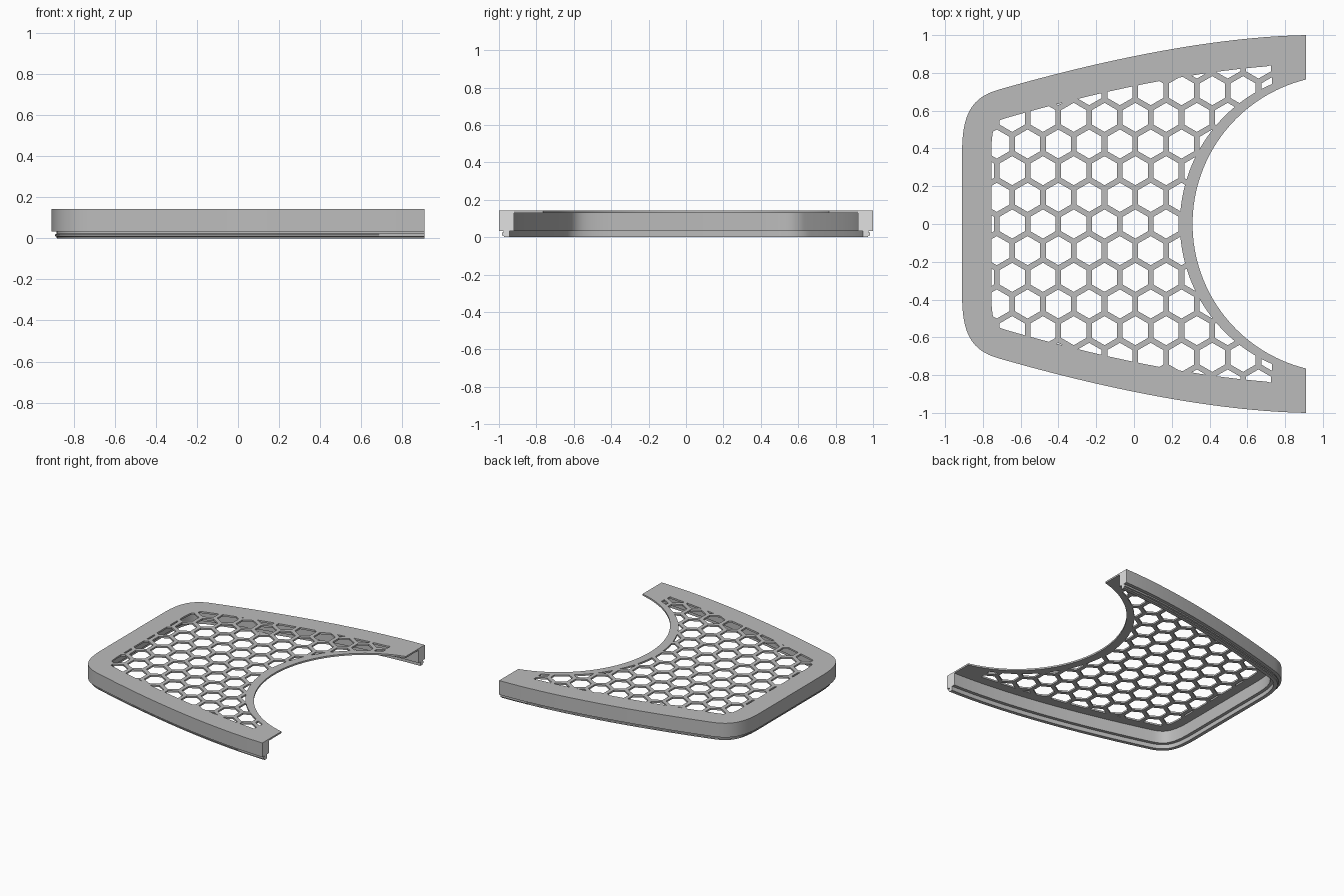
import bpy, bmesh, math
from mathutils import Vector

cube = bpy.data.objects.get("Cube")
if cube:
    bpy.data.objects.remove(cube)


def material(name, value):
    m = bpy.data.materials.new(name)
    m.use_nodes = True
    color = (value, value, value, 1)
    m.diffuse_color = color
    m.node_tree.nodes["Principled BSDF"].inputs["Base Color"].default_value = color
    return m


GREY = material("grey plastic", 0.5)
PALE = material("pale cut end", 0.75)
TOP, PLATE_BOTTOM, WALL_BOTTOM = 0.143, 0.13, 0.033
END_X = 0.91


def finish(name, bm):
    bmesh.ops.recalc_face_normals(bm, faces=bm.faces)
    mesh = bpy.data.meshes.new(name)
    bm.to_mesh(mesh)
    bm.free()
    obj = bpy.data.objects.new(name, mesh)
    bpy.context.collection.objects.link(obj)
    mesh.materials.append(GREY)
    mesh.materials.append(PALE)
    return obj


def smooth(obj):
    bpy.ops.object.select_all(action='DESELECT')
    obj.select_set(True)
    bpy.context.view_layer.objects.active = obj
    bpy.ops.object.shade_smooth_by_angle(angle=math.radians(30))


def add_prism(bm, points, z0, z1):
    low = [bm.verts.new((p[0], p[1], z0)) for p in points]
    high = [bm.verts.new((p[0], p[1], z1)) for p in points]
    n = len(points)
    bm.faces.new(low[::-1])
    bm.faces.new(high)
    for i in range(n):
        j = (i + 1) % n
        bm.faces.new((low[i], low[j], high[j], high[i]))


def prism(name, points, z0, z1):
    bm = bmesh.new()
    add_prism(bm, points, z0, z1)
    return finish(name, bm)


def bezier(a, b, c, d, steps):
    a, b, c, d = map(Vector, (a, b, c, d))
    for i in range(steps):
        t = i / steps
        s = 1 - t
        yield a * s**3 + b * 3 * s * s * t + c * 3 * s * t * t + d * t**3


def sweep(name, path, profile):
    """Carry an (inset, z) profile along a path of (point, inward normal)."""
    bm = bmesh.new()
    rings = []
    for p, n in path:
        rings.append([bm.verts.new((*(p + n * o), z)) for o, z in profile])
    k = len(profile)
    for r, s in zip(rings, rings[1:]):
        for i in range(k):
            j = (i + 1) % k
            bm.faces.new((r[i], r[j], s[j], s[i]))
    for ring in (rings[0], rings[-1]):
        bm.faces.new(ring).material_index = 1
    obj = finish(name, bm)
    smooth(obj)
    return obj


def boolean(obj, cutter, operation):
    mod = obj.modifiers.new("cut", 'BOOLEAN')
    mod.object, mod.operation, mod.solver = cutter, operation, 'EXACT'
    deps = bpy.context.evaluated_depsgraph_get()
    mesh = bpy.data.meshes.new_from_object(obj.evaluated_get(deps))
    obj.modifiers.clear()
    obj.data = mesh
    bpy.data.objects.remove(cutter)


# Outer outline, from one arm end round to the other
half = list(bezier((END_X, 1), (0.4, 0.99), (-0.2, 0.86), (-0.72, 0.71), 28))
half += bezier((-0.72, 0.71), (-0.86, 0.67), (-0.91, 0.58), (-0.91, 0.38), 16)
half.append(Vector((-0.91, 0.38)))
outline = half + [Vector((p.x, -p.y)) for p in reversed(half)]
path = []
for i, p in enumerate(outline):
    t = outline[min(i + 1, len(outline) - 1)] - outline[max(i - 1, 0)]
    path.append((p, Vector((-t.y, t.x)).normalized()))
path[0] = (outline[0], Vector((0, -1)))
path[-1] = (outline[-1], Vector((0, 1)))


def inset(distance):
    return [p + n * distance for p, n in path]


def arc(cx, radius, x_end, steps=64):
    """Round cutout edge, from the -y arm to the +y arm."""
    a = math.acos((cx - x_end) / radius)
    angles = [a - 2 * a * i / steps for i in range(steps + 1)]
    return [(cx - radius * math.cos(t), -radius * math.sin(t)) for t in angles]


# Rim wall with the stepped lip and its snap bead
sweep("rim_wall", path, [
    (0, WALL_BOTTOM), (0, TOP), (0.08, TOP), (0.08, WALL_BOTTOM),
    (0.055, WALL_BOTTOM), (0.055, 0), (0.027, 0), (0.025, 0.008),
    (0.018, 0.012), (0.018, 0.019), (0.025, 0.023), (0.025, WALL_BOTTOM)])

# Square catches on the lip near the arm ends
for side, sign in (("left", 1), ("right", -1)):
    part = [(p, n) for p, n in path if p.x > 0.66 and p.y * sign > 0]
    sweep("lip_catch_" + side, part,
          [(0.016, 0.01), (0.016, 0.025), (0.04, 0.025), (0.04, 0.01)])

# Top panel with the round cutout
panel = prism("top_panel", inset(0.08) + arc(1.0975, 0.7875, END_X),
              PLATE_BOTTOM, TOP)

# Honeycomb holes, trimmed to the field inside the border
LIMIT = 0.73
field = [p for p in inset(0.155) if p.x < LIMIT - 0.005]
field = [(LIMIT, 0.841)] + field + [(LIMIT, -0.841)]
field_block = prism("hole_field", field + arc(1.05, 0.807, LIMIT), 0.11, 0.17)

PITCH, RADIUS = 0.163, 0.077
bm = bmesh.new()
for row in range(-6, 7):
    for col in range(-6, 6):
        cx = 0.007 + PITCH * (col + 0.5 * (row % 2))
        cy = row * PITCH * math.sqrt(0.75)
        corners = [math.radians(30 + 60 * k) for k in range(6)]
        add_prism(bm, [(cx + RADIUS * math.cos(a), cy + RADIUS * math.sin(a))
                       for a in corners], 0.1, 0.18)
holes = finish("hole_cutter", bm)
holes.hide_render = True
boolean(holes, field_block, 'INTERSECT')
boolean(panel, holes, 'DIFFERENCE')
smooth(panel)
